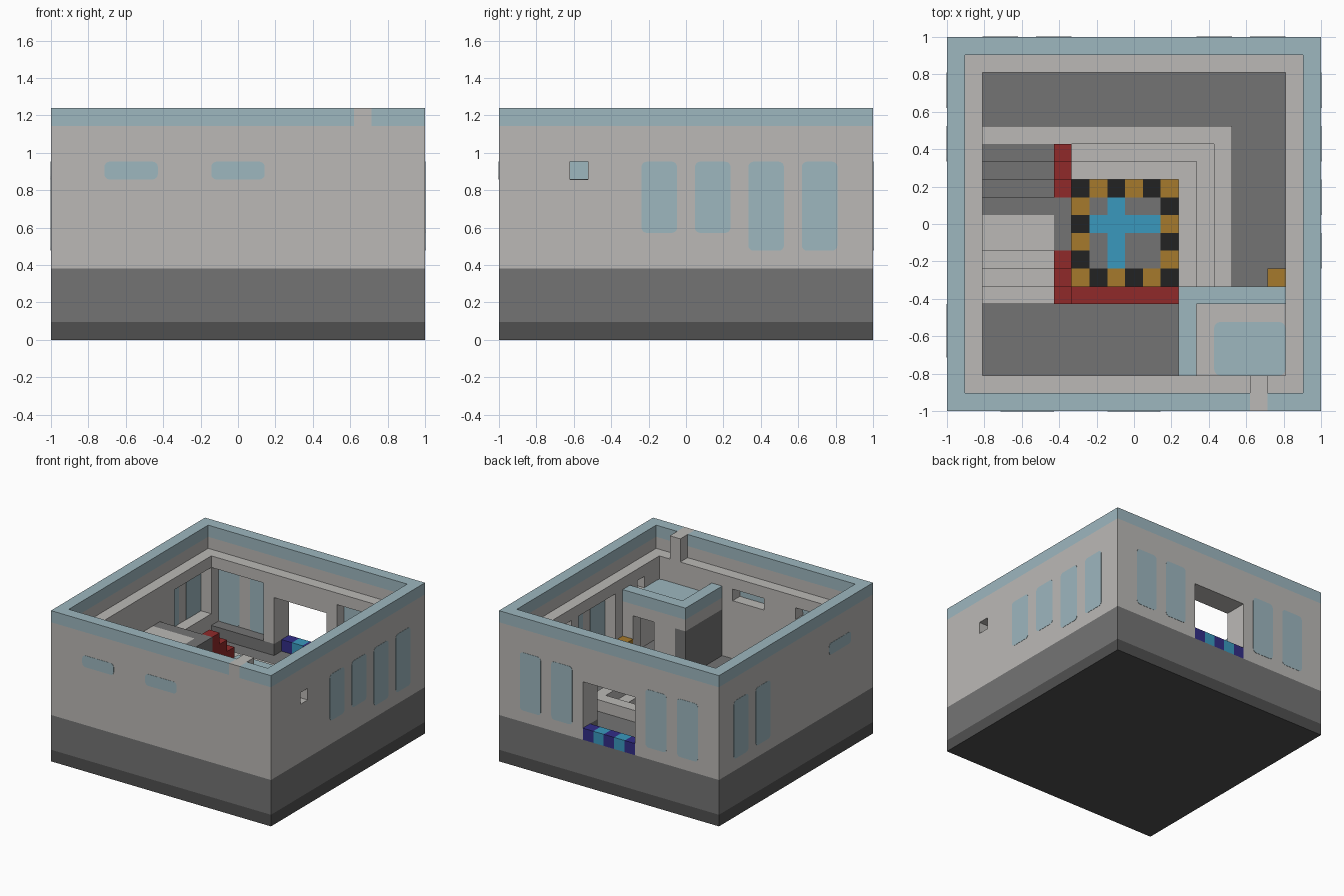
import bpy, bmesh, math
from mathutils import Vector

old = bpy.data.objects.get("Cube")
if old:
    bpy.data.objects.remove(old, do_unlink=True)

# The building sits on a 21 x 21 module grid, 13 modules high
N = 21
U = 2 / N


def P(x, y, z):
    return Vector((x * U - 1, y * U - 1, z * U))


def material(name, rgb):
    def lin(c):
        c /= 255
        return c / 12.92 if c <= 0.04045 else ((c + 0.055) / 1.055) ** 2.4
    m = bpy.data.materials.new(name)
    m.use_nodes = True
    col = (*[lin(c) for c in rgb], 1)
    m.diffuse_color = col
    m.node_tree.nodes["Principled BSDF"].inputs["Base Color"].default_value = col
    return m


LIGHT = material("light grey", (187, 185, 182))
GREY = material("mid grey", (116, 116, 116))
BASE = material("dark grey", (80, 80, 80))
PALE = material("pale blue", (157, 183, 191))
RED = material("red", (144, 42, 42))
YELLOW = material("yellow", (166, 122, 44))
BLACK = material("black", (34, 34, 34))
CYAN = material("bright blue", (58, 153, 190))
NAVY = material("navy blue", (50, 45, 135))


def finish(name, bm, *mats):
    bmesh.ops.recalc_face_normals(bm, faces=bm.faces)
    me = bpy.data.meshes.new(name)
    bm.to_mesh(me)
    bm.free()
    for m in mats:
        me.materials.append(m)
    ob = bpy.data.objects.new(name, me)
    bpy.context.collection.objects.link(ob)
    return ob


def box(name, x, y, z, *mats):
    bm = bmesh.new()
    bmesh.ops.create_cube(bm, size=1)
    for v in bm.verts:
        t = v.co + Vector((0.5, 0.5, 0.5))
        v.co = P(*[a + (b - a) * k for (a, b), k in zip((x, y, z), t)])
    return finish(name, bm, *mats)


def rounded_plate(name, a, b, place, d0, d1, mat, r=0.35):
    """Thin rounded rectangle spanning a x b, with place(u, v, depth) -> point."""
    pts = []
    corners = [(a[1], b[1], -1, -1), (a[0], b[1], 1, -1),
               (a[0], b[0], 1, 1), (a[1], b[0], -1, 1)]
    for q, (cx, cy, sx, sy) in enumerate(corners):
        for k in range(5):
            t = (q + k / 4) * math.pi / 2
            pts.append((cx + sx * r + r * math.cos(t), cy + sy * r + r * math.sin(t)))
    bm = bmesh.new()
    rings = [[bm.verts.new(place(u, v, d)) for u, v in pts] for d in (d0, d1)]
    for ring in rings:
        bm.faces.new(ring)
    for i in range(len(pts)):
        j = (i + 1) % len(pts)
        bm.faces.new((rings[0][i], rings[0][j], rings[1][j], rings[1][i]))
    return finish(name, bm, mat)


# Positions along each wall: a = distance along, d = depth from outside
WALLS = {
    "front": lambda a, z, d: (a, d, z),
    "back": lambda a, z, d: (a, N - d, z),
    "left": lambda a, z, d: (d, a, z),
    "right": lambda a, z, d: (N - d, a, z),
}


def wall_cutter(wall, a, z, d):
    p, q = WALLS[wall](a[0], z[0], d[0]), WALLS[wall](a[1], z[1], d[1])
    spans = [tuple(sorted(s)) for s in zip(p, q)]
    return box("cutter", *spans)


# Shell: solid block carved into walls, ledge, niches, door and pit
shell = box("building_shell", (0, N), (0, N), (0, 13))
cutters = [
    box("cutter", (1, 20), (1, 20), (11, 14)),
    box("cutter", (2, 19), (2, 19), (4, 14)),
    box("cutter", (7, 14), (7, 14), (3, 6)),
    box("cutter", (7, 13), (7, 13), (2, 6)),
    box("cutter", (17, 18), (-1, 1.5), (12, 14)),
    wall_cutter("right", (4, 5), (9, 10), (-1, 2.5)),
    wall_cutter("back", (8, 13), (4, 9), (-1, 2.5)),
]
NICHES = [("back", 2, 7, 5), ("back", 14, 19, 5), ("left", 14, 19, 6),
          ("left", 3, 6, 9), ("right", 8, 13, 6), ("right", 14, 19, 5),
          ("front", 3, 6, 9), ("front", 9, 12, 9)]
for wall, a, b, sill in NICHES:
    cutters.append(wall_cutter(wall, (a, b), (sill, 10), (1, 2.5)))
for c in cutters:
    c.hide_render = True
    mod = shell.modifiers.new("carve", "BOOLEAN")
    mod.operation, mod.solver, mod.object = "DIFFERENCE", "EXACT", c
dg = bpy.context.evaluated_depsgraph_get()
carved = bpy.data.meshes.new_from_object(shell.evaluated_get(dg))
shell.modifiers.clear()
shell.data = carved
for c in cutters:
    bpy.data.objects.remove(c, do_unlink=True)

# Colour bands of the shell by height
carved.materials.clear()
for m in (LIGHT, GREY, BASE, PALE):
    carved.materials.append(m)
bm = bmesh.new()
bm.from_mesh(carved)
for level in (1, 4, 5, 12):
    bmesh.ops.bisect_plane(bm, geom=bm.verts[:] + bm.edges[:] + bm.faces[:],
                           plane_co=(0, 0, level * U), plane_no=(0, 0, 1))
for f in bm.faces:
    c = f.calc_center_median()
    h = c.z / U
    inside = max(abs(c.x), abs(c.y)) < 0.8
    if h < 1:
        f.material_index = 2
    elif h > 12.01:
        f.material_index = 3
    elif h < 3.9:
        f.material_index = 0 if inside else 1
    elif h < 4.1:
        f.material_index = 1
    elif h < 5.1 and 0.8 < c.y < 0.95 and abs(c.x) < 0.85:
        f.material_index = 1  # low sills under the back windows
    else:
        f.material_index = 0
bm.to_mesh(carved)
bm.free()

# Painted windows, outside and inside of each wall
WINDOWS = [("front", 3, 6, 9), ("front", 9, 12, 9), ("left", 3, 6, 9),
           ("right", 8, 10, 6), ("right", 11, 13, 6)]
WINDOWS += [(w, a, a + 2, 5) for w in ("left", "right", "back") for a in (14, 17)]
WINDOWS += [("back", a, a + 2, 5) for a in (2, 5)]
for wall, a, b, sill in WINDOWS:
    for side, d in (("outer", -0.02), ("inner", 0.98)):
        rounded_plate(f"{wall}_window_{side}", (a, b), (sill, 10),
                      lambda u, v, w: P(*WALLS[wall](u, v, w)), d, d + 0.04, PALE,
                      0.3)

# Striped door threshold
for i in range(8, 13):
    box("door_threshold", (i, i + 1), (20, 21), (4, 5), CYAN if i % 2 else NAVY)

# Sunken court: kerb, upper step and chequered floor with a cross
box("kerb_back", (2, 16), (15, 16), (4, 5), LIGHT)
box("kerb_side", (15, 16), (7, 15), (4, 5), LIGHT)
box("court_step_back", (7, 15), (14, 15), (4, 4.03), LIGHT)
box("court_step_side", (14, 15), (7, 14), (4, 4.03), LIGHT)
bm = bmesh.new()
for i in range(7, 13):
    for j in range(7, 13):
        f = bm.faces.new([bm.verts.new(P(i + a, j + b, 2.03))
                          for a, b in ((0, 0), (1, 0), (1, 1), (0, 1))])
        if i in (7, 12) or j in (7, 12):
            f.material_index = (i + j) % 2
        else:
            f.material_index = 2 if i == 9 or j == 10 else 3
bmesh.ops.remove_doubles(bm, verts=bm.verts, dist=0.0001)
finish("court_floor", bm, YELLOW, BLACK, CYAN, GREY)

# Raised walkway along the left wall, with stairs and stepped red rails
box("landing", (2, 6), (9, 11), (4, 8), LIGHT)
box("landing_edge", (6, 7), (9, 12), (4, 8), GREY)
for k in range(4):
    box("back_stair", (2, 6), (11 + k, 12 + k), (4, 8 - k), GREY)
for k in range(3):
    box("front_stair", (2, 6), (8 - k, 9 - k), (4, 7 - k), LIGHT)
    box("back_rail", (6, 7), (12 + k, 13 + k), (4, 8 - k), RED)
    box("front_rail", (6, 7), (8 - k, 9 - k), (4, 8 - k), RED)
box("court_rail", (7, 13), (6, 7), (4, 5), RED)

# Corner room with doorway, flat roof and parapet
box("room_side_wall", (13, 14), (2, 7), (4, 8), GREY)
box("room_wall_left", (14, 16), (6, 7), (4, 8), LIGHT)
box("room_wall_right", (18, 19), (6, 7), (4, 8), LIGHT)
box("room_roof", (13, 19), (2, 7), (8, 9), LIGHT)
box("parapet_side", (13, 14), (2, 7), (9, 10), PALE)
box("parapet_back", (14, 19), (6, 7), (9, 10), PALE)
rounded_plate("roof_patch", (15, 19), (2, 5), lambda u, v, w: P(u, v, w),
              9, 9.03, PALE)
box("crate", (18, 19), (7, 8), (4, 6), YELLOW)

# Post rising from the roof into the front parapet
box("post", (17, 18), (1, 2), (9, 13), LIGHT)
box("post_cap", (17, 18), (0, 1), (12, 13), LIGHT)
